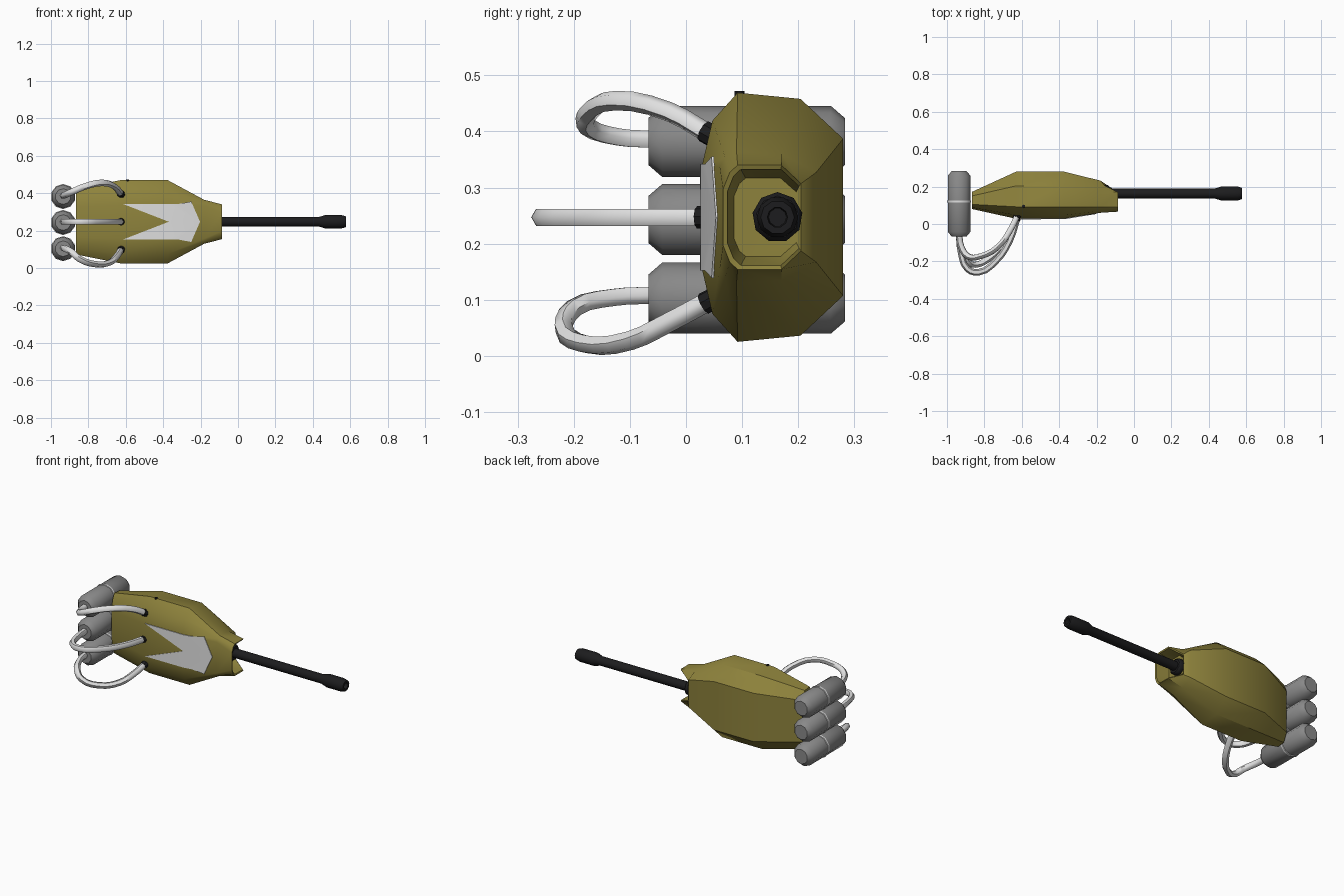
import bpy, bmesh, math
from mathutils import Vector

if "Cube" in bpy.data.objects:
    bpy.data.objects.remove(bpy.data.objects["Cube"])

CZ = 0.247    # height of the horizontal symmetry plane
BY = 0.163    # barrel axis y


def mat(name, c):
    m = bpy.data.materials.new(name)
    m.diffuse_color = (*c, 1)
    m.use_nodes = True
    m.node_tree.nodes["Principled BSDF"].inputs["Base Color"].default_value = m.diffuse_color
    return m


OLIVE = mat("olive_paint", (0.27, 0.225, 0.045))
WHITE = mat("white", (0.75, 0.75, 0.75))
GREY = mat("tank_grey", (0.25, 0.25, 0.25))
BLACK = mat("black_metal", (0.012, 0.012, 0.013))


def finish(name, bm, m, angle=40):
    bmesh.ops.remove_doubles(bm, verts=bm.verts, dist=1e-5)
    bmesh.ops.recalc_face_normals(bm, faces=bm.faces)
    me = bpy.data.meshes.new(name)
    bm.to_mesh(me)
    bm.free()
    me.materials.append(m)
    ob = bpy.data.objects.new(name, me)
    bpy.context.collection.objects.link(ob)
    bpy.ops.object.select_all(action='DESELECT')
    ob.select_set(True)
    bpy.context.view_layer.objects.active = ob
    bpy.ops.object.shade_smooth_by_angle(angle=math.radians(angle))
    return ob


def loft(name, rings, m, angle=40):
    bm = bmesh.new()
    vs = [[bm.verts.new(p) for p in r] for r in rings]
    n = len(vs[0])
    for a, b in zip(vs, vs[1:]):
        for i in range(n):
            j = (i + 1) % n
            bm.faces.new((a[i], a[j], b[j], b[i]))
    bm.faces.new(vs[0])
    bm.faces.new(vs[-1])
    return finish(name, bm, m, angle)


def lathe(name, origin, axis, profile, sides, m, angle=40):
    """profile = (distance along axis, radius) pairs"""
    q = Vector((0, 0, 1)).rotation_difference(Vector(axis).normalized())
    rings = []
    for d, r in profile:
        rings.append([Vector(origin) + q @ Vector((
            r * math.cos(2 * math.pi * (i + .5) / sides),
            r * math.sin(2 * math.pi * (i + .5) / sides), d))
            for i in range(sides)])
    return loft(name, rings, m, angle)


# Main housing: half sections (x, y, height from mid plane), mirrored in z
def section(half):
    return ([(x, y, CZ + z) for x, y, z in half] +
            [(x, y, CZ - z) for x, y, z in reversed(half)])


def at(x, pts):
    return [(x, y, z) for y, z in pts]


wide = [(.028, .09), (.047, .172), (.092, .222), (.204, .211), (.28, .14)]
tail = [(.08, .08), (.088, .14), (.105, .175), (.15, .17), (.172, .12)]
neck = [(.06, .09), (.07, .106), (.09, .117), (.17, .113), (.232, .08)]
rim = [(-.085, .066, .05), (-.085, .078, .08), (-.085, .092, .093),
       (-.085, .17, .093), (-.155, .205, .06)]
lip = [(x - .003, BY + (y - BY) * .92, z * .92) for x, y, z in rim]
cup = [(-.16, BY + (y - BY) * .8, z * .75) for x, y, z in rim]
loft("housing", [section(s) for s in (
    at(-.866, tail), at(-.63, wide), at(-.375, wide), at(-.18, neck),
    rim, lip, cup)], OLIVE, 35)

# Painted chevron: thin plate following the front face, mirrored in z
bm = bmesh.new()


def front_y(x):
    return .025 + max(0, x + .375) * (.032 / .195)


for s in (1, -1):
    for poly in ([(-.615, .095), (-.37, .095), (-.37, 0)],
                 [(-.37, .095), (-.32, .095), (-.203, 0), (-.37, 0)],
                 [(-.32, .095), (-.25, .108), (-.203, 0)]):
        bm.faces.new([bm.verts.new((x, front_y(x), CZ + s * z)) for x, z in poly])
bmesh.ops.remove_doubles(bm, verts=bm.verts, dist=1e-5)
ext = bmesh.ops.extrude_face_region(bm, geom=bm.faces[:])
for v in ext["geom"]:
    if isinstance(v, bmesh.types.BMVert):
        v.co.y += .004
finish("chevron_plate", bm, WHITE, 20)

# Barrel with flared hollow muzzle, and the collar at its root
lathe("barrel", (0, BY, CZ), (1, 0, 0),
      [(-.16, .026), (.43, .026), (.465, .037), (.555, .037), (.578, .03),
       (.578, .018), (.54, .016)], 10, BLACK)
lathe("barrel_collar", (0, BY, CZ), (1, 0, 0),
      [(-.175, .038), (-.165, .045), (-.14, .045), (-.132, .038)], 9, BLACK)

# Three tanks with bands
for i, z in enumerate((.382, .243, .103)):
    lathe(f"tank_{i + 1}", (-.935, 0, z), (0, 1, 0),
          [(-.067, .042), (-.042, .0635), (.258, .0635), (.283, .042)], 10, GREY)
    lathe(f"tank_band_{i + 1}", (-.935, .12, z), (0, 1, 0),
          [(-.007, .061), (-.005, .067), (.005, .067), (.007, .061)], 10, WHITE)

# Hoses from the tanks to the ports in the housing
paths = {
    "upper": [(-.935, -.06, .386), (-.925, -.12, .39), (-.885, -.175, .408),
              (-.82, -.172, .435), (-.73, -.125, .455), (-.66, -.03, .435),
              (-.624, .045, .393)],
    "middle": [(-.935, -.06, .247), (-.925, -.15, .247), (-.89, -.24, .247),
               (-.83, -.258, .247), (-.74, -.2, .247), (-.665, -.09, .247),
               (-.624, .035, .247)],
    "lower": [(-.935, -.06, .108), (-.925, -.13, .104), (-.89, -.2, .085),
              (-.85, -.218, .05), (-.77, -.18, .021), (-.69, -.1, .027),
              (-.65, -.03, .06), (-.624, .045, .1)],
}
for name, pts in paths.items():
    cu = bpy.data.curves.new(name + "_hose", 'CURVE')
    cu.dimensions = '3D'
    cu.bevel_depth = .0175
    cu.bevel_resolution = 1
    cu.resolution_u = 3
    cu.use_fill_caps = True
    sp = cu.splines.new('BEZIER')
    sp.bezier_points.add(len(pts) - 1)
    for bp, p in zip(sp.bezier_points, pts):
        bp.co = p
        bp.handle_left_type = bp.handle_right_type = 'AUTO'
    cu.materials.append(WHITE)
    ob = bpy.data.objects.new(name + "_hose", cu)
    bpy.context.collection.objects.link(ob)
    bpy.ops.object.select_all(action='DESELECT')
    ob.select_set(True)
    bpy.context.view_layer.objects.active = ob
    bpy.ops.object.convert(target='MESH')
    bpy.ops.object.shade_smooth_by_angle(angle=math.radians(60))
    # dark port ring where the hose enters the housing
    d = (Vector(pts[-1]) - Vector(pts[-2])).normalized()
    lathe(name + "_hose_port", pts[-1], d,
          [(-.016, .02), (.012, .02)], 8, BLACK)

# Small dark stud on the top of the housing
lathe("top_stud", (-.59, .095, .462), (0, 0, 1), [(0, .009), (.01, .009)], 6, BLACK)
